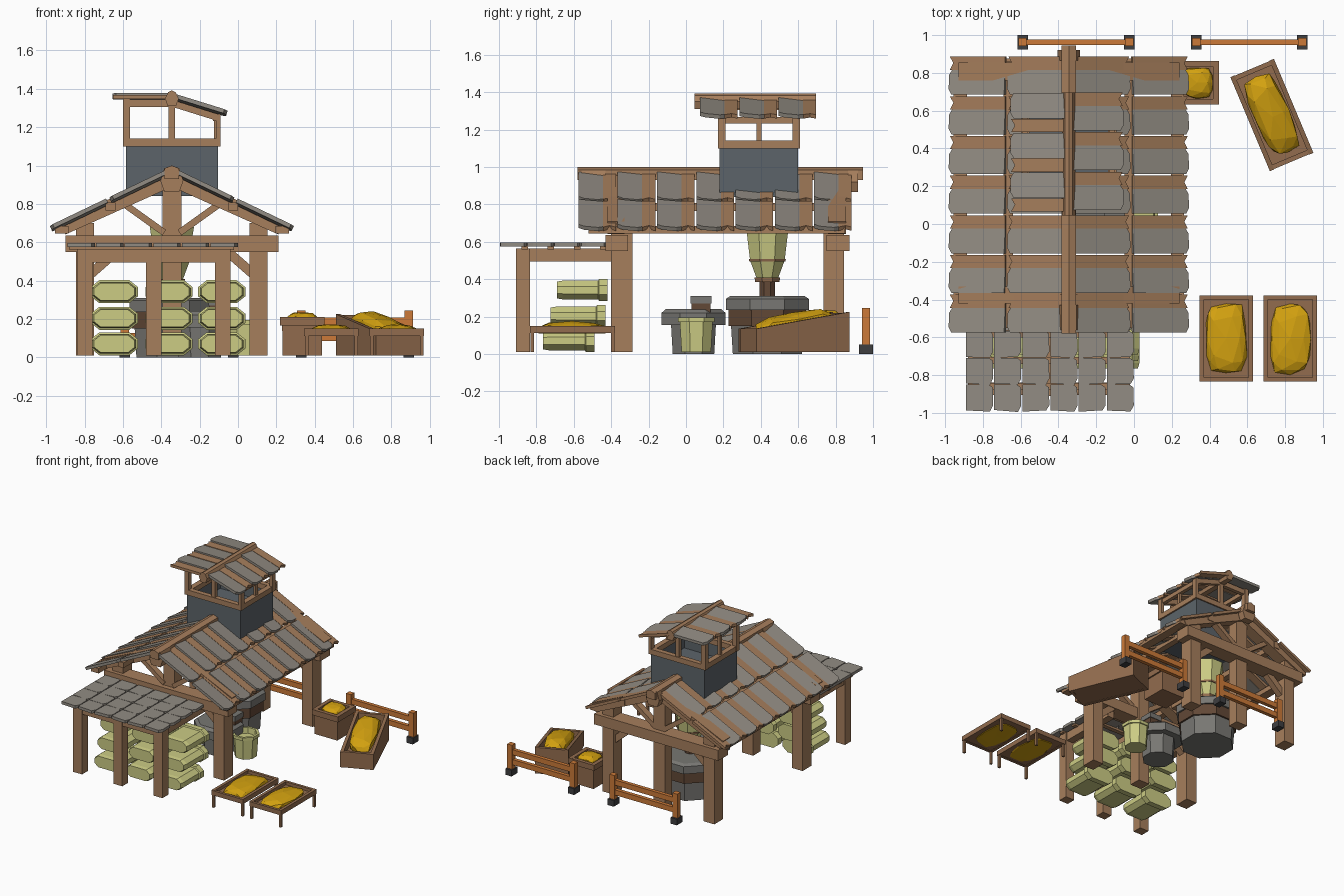
import bpy, bmesh, math, random
from mathutils import Matrix, Vector

if "Cube" in bpy.data.objects:
    bpy.data.objects.remove(bpy.data.objects["Cube"])
random.seed(4)

def mat(name, r, g, b):
    m = bpy.data.materials.new(name)
    m.diffuse_color = [((c / 255 + .055) / 1.055) ** 2.4 for c in (r, g, b)] + [1]
    m.use_nodes = True
    m.node_tree.nodes["Principled BSDF"].inputs["Base Color"].default_value = m.diffuse_color
    return m

WOOD = mat("timber", 166, 126, 92)
CRATE = mat("crate wood", 146, 108, 78)
DARK = mat("dark wood", 98, 72, 54)
ORANGE = mat("fence orange", 204, 122, 56)
TILE = mat("roof tile grey", 146, 140, 131)
STONE = mat("millstone grey", 120, 119, 115)
SLATE = mat("slate", 92, 100, 106)
FEET = mat("dark feet", 62, 62, 64)
SACK = mat("sack green", 204, 204, 132)
GOLD = mat("grain gold", 212, 162, 16)
I = Matrix()

def finish(name, bm, m, M=I):
    bmesh.ops.transform(bm, matrix=M, verts=bm.verts)
    bmesh.ops.recalc_face_normals(bm, faces=bm.faces)
    me = bpy.data.meshes.new(name)
    bm.to_mesh(me)
    bm.free()
    me.materials.append(m)
    o = bpy.data.objects.new(name, me)
    bpy.context.collection.objects.link(o)
    return o

def loft(name, rings, m, M=I):
    bm = bmesh.new()
    vs = [[bm.verts.new(p) for p in r] for r in rings]
    n = len(vs[0])
    for a, b in zip(vs, vs[1:]):
        for i in range(n):
            bm.faces.new((a[i], a[(i + 1) % n], b[(i + 1) % n], b[i]))
    bm.faces.new(vs[0])
    bm.faces.new(vs[-1])
    return finish(name, bm, m, M)

def prism(name, pts, lo, hi, axis, m, M=I):
    f = {'x': lambda a, b, t: (t, a, b), 'y': lambda a, b, t: (a, t, b), 'z': lambda a, b, t: (a, b, t)}[axis]
    return loft(name, [[f(a, b, t) for a, b in pts] for t in (lo, hi)], m, M)

def box(name, x0, x1, y0, y1, z0, z1, m, M=I):
    return prism(name, [(x0, y0), (x1, y0), (x1, y1), (x0, y1)], z0, z1, 'z', m, M)

def strut(name, p, q, w, y0, y1, m=WOOD):
    # straight timber lying in the x-z plane
    d = (Vector(q) - Vector(p)).normalized() * w / 2
    n = Vector((-d.y, d.x))
    pts = [Vector(p) + n, Vector(q) + n, Vector(q) - n, Vector(p) - n]
    return prism(name, pts, y0, y1, 'y', m)

def lathe(name, x, y, prof, sides, m):
    rings = []
    for z, r in prof:
        rings.append([(x + r * math.cos((i + .5) * math.tau / sides), y + r * math.sin((i + .5) * math.tau / sides), z)
                      for i in range(sides)])
    return loft(name, rings, m)

def mound(name, sx, sy, h, M):
    bm = bmesh.new()
    bmesh.ops.create_icosphere(bm, subdivisions=2, radius=1)
    sq = lambda v: math.copysign(abs(v) ** .65, v)
    for v in bm.verts:
        k = random.uniform(.9, 1.03)
        v.co = Vector((sq(v.co.x) * sx * k, sq(v.co.y) * sy * k, max(v.co.z, -.3) * h * k))
    return finish(name, bm, GOLD, M)

def roof_side(part, cx, z0, slope, side, spans, y0, count, grey_first):
    # alternating grey tiles with clipped corners and timber battens with notched ends
    a = math.atan(slope)
    c, s = math.cos(a), math.sin(a)
    M = Matrix(((side * c, 0, s * side, cx), (0, 1, 0, 0), (-s, 0, c, z0), (0, 0, 0, 1)))
    for i in range(count):
        y = y0 + .21 * i
        g, b = (y, y + .135) if grey_first else (y + .068, y)
        e = g + .135 if grey_first is False else b
        if grey_first:
            e = y + .135
        for u0, u1 in spans:
            u0, u1 = u0 / c, u1 / c
            k = .018
            pts = [(u0, g), (u1 - k, g), (u1, g + .03), (u1, e - .03), (u1 - k, e), (u0, e)]
            tilt = lambda v: -.1 * (v - g - .0675)
            loft(part + "_tile", [[(u, v, t + tilt(v)) for u, v in pts] for t in (-.022, 0)], TILE, M)
            pts = [(u0, b - .004), (u1 - .004, b - .004), (u1 - .024, b + .032), (u1 - .004, b + .066), (u0, b + .066)]
            prism(part + "_batten", pts, -.026, -.004, 'z', WOOD, M)

CX = -.345
# main frame: posts, trusses and braces at both ends
for y0, y1, b0, b1 in ((-.40, -.285, -.43, -.31), (.735, .845, .75, .875)):
    for x in (-.845, .06):
        box("main_post", x, x + .095, y0, y1, .01, .70, WOOD)
    box("centre_post", CX - .05, CX + .05, y0 + .01, y1 - .01, .01, .92, WOOD)
    box("cross_beam", -.90, .21, b0, b1, .55, .635, WOOD)
    for s in (-1, 1):
        strut("truss_rafter", (CX, .93), (CX + s * .57, .675), .075, b0 + .01, b1 - .02)
        strut("truss_brace", (CX + s * .04, .65), (CX + s * .27, .815), .035, b0 + .03, b1 - .04)
        strut("knee_brace", (CX + s * .44, .42), (CX + s * .28, .56), .05, y0 + .03, y1 - .03)
hexa = [(CX - .04, .865), (CX + .04, .865), (CX + .06, .92), (CX + .04, .985), (CX, 1.0), (CX - .04, .985), (CX - .06, .92)]
prism("rear_king_block", hexa, .865, .92, 'y', WOOD)
prism("front_king_block", hexa, -.56, -.43, 'y', WOOD)

# main roof
ridge = [(CX - .038, .93), (CX + .038, .93), (CX + .038, .985), (CX, 1.0), (CX - .038, .985)]
prism("ridge_beam", ridge, -.58, .945, 'y', WOOD)
for s in (-1, 1):
    roof_side("roof", CX, .985, .48, s, ((.03, .325), (.34, .635)), -.575, 7, True)
    x = CX + s * .575
    box("eave_beam", x - .035, x + .035, -.52, .85, .645, .685, WOOD)
    x = CX + s * .32
    box("purlin", x - .025, x + .025, -.55, .86, .765, .808, WOOD)

# lookout on the roof: slate box, open frame, two-part roof
X0, X1, Y0, Y1 = -.585, -.105, .18, .60
box("lookout_floor", X0, X1, Y0, Y1, .84, 1.0, SLATE)
for y in (Y0, Y1 - .02):
    box("lookout_wall", X0, X1, y, y + .02, 1.0, 1.1, SLATE)
    box("lookout_sill", X0 - .015, X1 + .015, y - .01, y + .03, 1.1, 1.142, WOOD)
    box("lookout_post_left", X0 - .015, X0 + .022, y - .01, y + .03, 1.142, 1.36, WOOD)
    box("lookout_post_middle", CX - .017, CX + .017, y - .005, y + .025, 1.142, 1.35, WOOD)
    box("lookout_post_right", X1 - .01, X1 + .015, y - .01, y + .03, 1.142, 1.27, WOOD)
    strut("lookout_rail_left", (X0, 1.325), (CX, 1.325), .04, y - .005, y + .025)
    strut("lookout_rail_right", (CX, 1.325), (X1 + .01, 1.247), .035, y - .005, y + .025)
for x, z in ((X0, 1.305), (X1 - .02, 1.232)):
    box("lookout_wall", x, x + .02, Y0, Y1, 1.0, 1.1, SLATE)
    box("lookout_sill", x - .012, x + .032, Y0, Y1, 1.1, 1.142, WOOD)
    box("lookout_side_rail", x - .005, x + .025, Y0, Y1, z, z + .034, WOOD)
    box("lookout_side_post", x, x + .02, .377, .403, 1.142, z, WOOD)
roof_side("lookout_roof", CX, 1.372, .31, 1, ((.02, .29),), .075, 3, True)
roof_side("lookout_roof", CX, 1.372, 0, -1, ((.02, .31),), .07, 3, False)
prism("lookout_ridge", [(CX - .022, 1.31), (CX + .022, 1.31), (CX + .036, 1.35), (CX + .02, 1.382),
                        (CX, 1.392), (CX - .02, 1.382), (CX - .036, 1.35)], .045, .695, 'y', WOOD)

# front lean-to
for x in (-.84, -.48, -.12):
    box("lean_to_post", x, x + .08, -.91, -.835, .01, .56, WOOD)
    box("lean_to_side_beam", x + .01, x + .07, -.91, -.36, .495, .565, WOOD)
box("lean_to_front_beam", -.84, -.04, -.905, -.84, .495, .565, WOOD)
for y in (-.88, -.74, -.60, -.46):
    box("lean_to_batten", -.88, -.02, y, y + .035, .56, .58, WOOD)
for i in range(6):
    for j in range(4):
        x, y = -.893 + .149 * i, -.99 + .142 * j
        d = random.uniform(-.006, .006)
        prism("lean_to_tile", [(x + .004, y - d), (x + .13, y + d), (x + .147, y + .03), (x + .145, y + .125),
                               (x + .125, y + .139), (x + .004, y + .139)], .574, .597, 'z', TILE)

# stacked sacks with a collar at the rear end
for r, (z, y0, y1) in enumerate(((.07, -.765, -.49), (.203, -.725, -.43), (.342, -.69, -.42))):
    for cx in (-.645, -.36, -.085):
        def ring(y, w, h):
            c = h * .75
            pts = [(-w + c, -h), (w - c, -h), (w, -h * .4), (w, h * .4), (w - c, h), (-w + c, h), (-w, h * .4), (-w, -h * .4)]
            return [(cx + a, y, z + b) for a, b in pts]
        loft("sack", [ring(y0, .105, .045), ring(y0 + .03, .114, .05), ring(y1 - .05, .114, .05),
                      ring(y1 - .045, .123, .06), ring(y1, .123, .06)], SACK)

# mill: base, tub, stone, shaft and hopper
MX, MY = CX, .435
lathe("mill_base", MX, MY, ((0, .20), (.15, .21)), 8, STONE)
lathe("mill_tub", MX, MY, ((.15, .225), (.235, .225)), 8, DARK)
lathe("mill_stone", MX, MY, ((.235, .24), (.295, .24), (.31, .215)), 8, STONE)
lathe("mill_shaft", MX, MY, ((.30, .045), (.40, .045)), 8, DARK)
lathe("hopper", MX, MY, ((.40, .06), (.50, .10), (.64, .118), (.68, .125)), 8, SACK)
lathe("hopper_band_low", MX, MY, ((.385, .07), (.408, .074)), 8, CRATE)
lathe("hopper_band_high", MX, MY, ((.495, .104), (.508, .107)), 8, CRATE)
# side wheel, spindle and flour bucket
lathe("side_wheel_base", -.2, .04, ((0, .12), (.16, .13)), 8, STONE)
lathe("side_wheel", -.2, .04, ((.155, .185), (.22, .185), (.24, .16)), 8, STONE)
box("spindle_block", -.15, -.05, .03, .13, .17, .27, DARK)
box("spindle_cap", -.155, -.045, .025, .135, .27, .31, STONE)
lathe("bucket", .03, .055, ((.01, .085), (.17, .095), (.17, .105), (.195, .105), (.195, .085), (.15, .08)), 8, SACK)

# drying tables
for cx in (.4875, .8275):
    M = Matrix.Translation((cx, -.607, 0))
    box("table_floor", -.14, .14, -.225, .225, .115, .125, CRATE, M)
    for s in (-1, 1):
        box("table_side", s * .142 - .012 * (s > 0) * 2, s * .142 + .012 * (s < 0) * 2, -.228, .228, .112, .15, CRATE, M)
        box("table_end", -.13, .13, s * .217 - .011, s * .217 + .011, .112, .149, CRATE, M)
        for t in (-1, 1):
            box("table_leg", s * .13 - .009, s * .13 + .009, t * .215 - .009, t * .215 + .009, .01, .115, CRATE, M)
    mound("table_grain", .115, .2, .05, M @ Matrix.Translation((0, 0, .125)))

# sloping grain bin
M = Matrix.Translation((.73, .577, 0)) @ Matrix.Rotation(math.radians(22.8), 4, 'Z')
wedge = [(-.27, .01), (.27, .01), (.27, .225), (-.27, .135)]
for x in (-.125, .1):
    prism("bin_side", wedge, x, x + .025, 'x', CRATE, M)
box("bin_front", -.1, .1, -.268, -.243, .01, .137, CRATE, M)
box("bin_back", -.1, .1, .243, .268, .01, .22, CRATE, M)
box("bin_floor", -.1, .1, -.25, .25, .012, .09, CRATE, M)
mound("bin_grain", .1, .235, .07, M @ Matrix.Translation((0, 0, .155)) @ Matrix.Rotation(.165, 4, 'X'))

# small grain crate
M = Matrix.Translation((.335, .748, 0))
lathe("crate_body", .335, .748, ((.01, .145), (.17, .148)), 4, CRATE)
for s in (-1, 1):
    box("crate_rim_side", s * .1 - .016, s * .1 + .016, -.115, .115, .165, .21, CRATE, M)
    box("crate_rim_end", -.09, .09, s * .1 - .015, s * .1 + .015, .165, .209, CRATE, M)
mound("crate_grain", .085, .085, .06, M @ Matrix.Translation((0, 0, .18)))

# rear fences
for x0, x1 in ((-.59, -.025), (.33, .89)):
    for x in (x0, x1):
        box("fence_post", x - .022, x + .022, .942, .985, .04, .245, ORANGE)
        box("fence_foot", x - .028, x + .028, .925, 1.0, 0, .05, FEET)
    for z in (.085, .165):
        box("fence_rail", x0 - .02, x1 + .02, .948, .978, z, z + .042, ORANGE)
